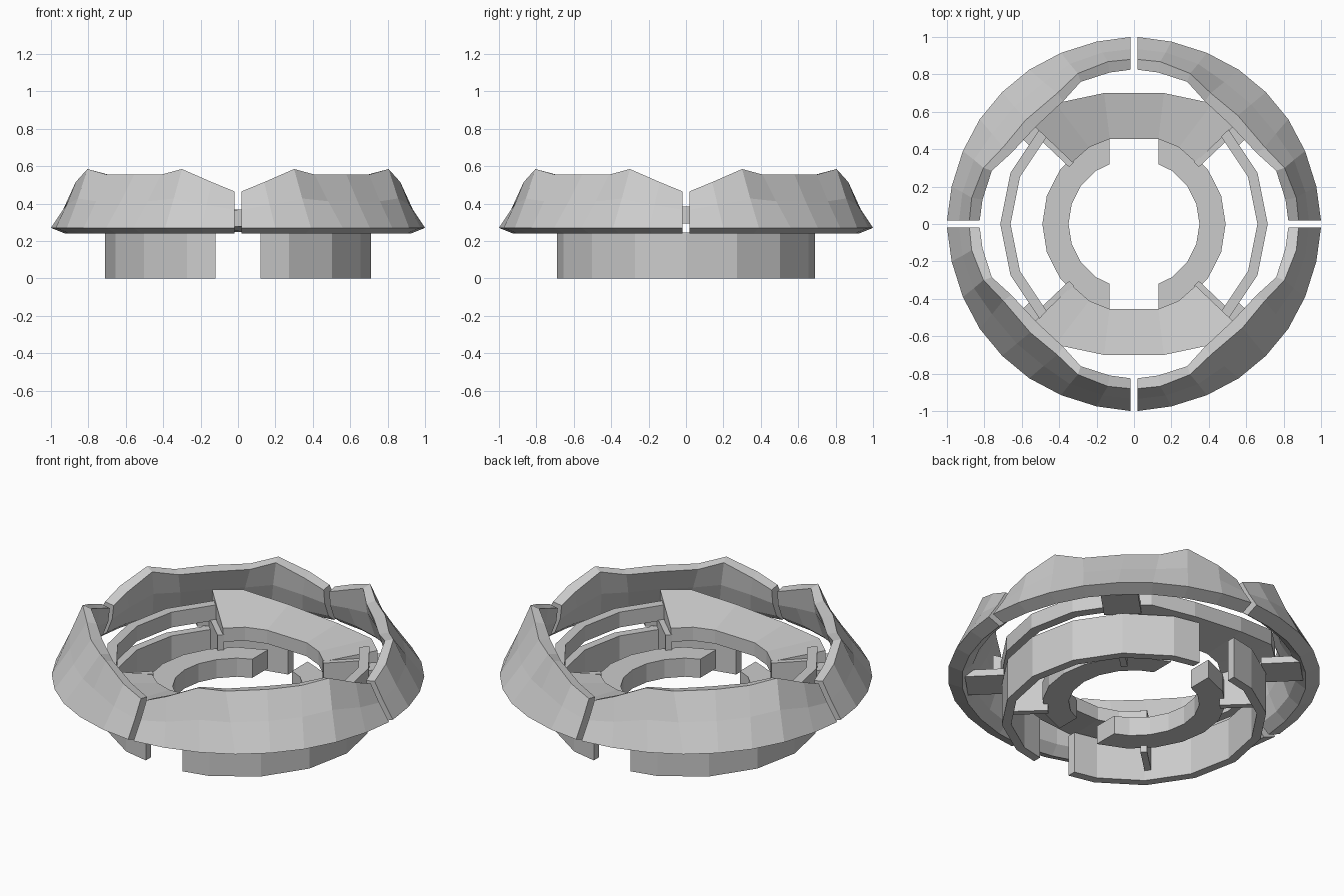
import bpy, math

if "Cube" in bpy.data.objects:
    bpy.data.objects.remove(bpy.data.objects["Cube"])

def loft(name, sections, turn=0.0):
    """Solid swept through closed cross-sections, turned about z."""
    c, s = math.cos(math.radians(turn)), math.sin(math.radians(turn))
    n = len(sections[0])
    verts = [(c * x - s * y, s * x + c * y, z) for sec in sections for x, y, z in sec]
    faces = []
    for i in range(len(sections) - 1):
        for j in range(n):
            k = (j + 1) % n
            faces.append((i * n + j, i * n + k, (i + 1) * n + k, (i + 1) * n + j))
    last = (len(sections) - 1) * n
    faces += [tuple(reversed(range(n))), tuple(last + j for j in range(n))]
    me = bpy.data.meshes.new(name)
    me.from_pydata(verts, [], faces)
    ob = bpy.data.objects.new(name, me)
    bpy.context.collection.objects.link(ob)
    bpy.context.view_layer.objects.active = ob
    ob.select_set(True)
    bpy.ops.object.mode_set(mode='EDIT')
    bpy.ops.mesh.select_all(action='SELECT')
    bpy.ops.mesh.normals_make_consistent(inside=False)
    bpy.ops.object.mode_set(mode='OBJECT')
    ob.select_set(False)
    return ob

def polar(r, a, z):
    return (r * math.cos(math.radians(a)), r * math.sin(math.radians(a)), z)

def arc_section(a, r0, r1, z0, z1, xmin=0):
    """Rectangular section at angle a; end sections are cut square at x = xmin."""
    pts = []
    for r, z in ((r0, z0), (r1, z0), (r1, z1), (r0, z1)):
        if xmin and abs(a) > 70:
            pts.append((xmin, math.copysign(math.sqrt((r * .985) ** 2 - xmin ** 2), a), z))
        else:
            pts.append(polar(r, a, z))
    return pts

def radial_box(name, a, half, r0, r1, z0, z1, turn):
    """Box running outwards along the direction a."""
    c, s = math.cos(math.radians(a)), math.sin(math.radians(a))
    loft(name, [[(r * c - d * s, r * s + d * c, z) for d, z in
                 ((-half, z0), (half, z0), (half, z1), (-half, z1))] for r in (r0, r1)], turn)

def mirrored(half):
    """Extend a half list of (x, y, z) across the 45 degree diagonal."""
    return half + [(y, x, z) for x, y, z in reversed(half[:-1])]

# Outer rim: four segments with a dipped crest
base = mirrored([(.018, 1, .27), (.2, .975, .27), (.39, .915, .27), (.56, .825, .27), (.705, .705, .27)])
crest = mirrored([(.018, .88, .465), (.14, .868, .515), (.3, .805, .585), (.41, .7, .555), (.555, .58, .555)])
inner = mirrored([(.018, .825, .455), (.13, .81, .50), (.285, .76, .57), (.38, .655, .545), (.52, .525, .545)])

def fit(p, k, z):
    return (p[0] if p[0] < .02 else p[0] * k, p[1] if p[1] < .02 else p[1] * k, z)

rim = []
for b, c, i in zip(base, crest, inner):
    mid = tuple((u + v) / 2 for u, v in zip(b, c))
    in_mid = tuple(u * .5 + v * .5 for u, v in zip(fit(b, .87, .29), i))
    rim.append([b, fit(mid, .995, mid[2]), c, i, fit(in_mid, .985, in_mid[2]),
                fit(b, .87, .285), fit(b, .925, .24)])
for q in range(4):
    loft("rim_segment", rim, 90 * q)

# Sloping plates on the front and back
outer_edge = [(-.54, .53, .43), (-.42, .645, .42), (-.16, .7, .38),
              (.16, .7, .355), (.42, .645, .355), (.54, .53, .36)]
inner_edge = [(-.33, .33, .335), (-.24, .41, .335), (-.13, .455, .33),
              (.13, .455, .325), (.24, .41, .32), (.33, .33, .315)]
plate = [[o, i, (i[0], i[1], i[2] - .08), (o[0], o[1], o[2] - .09)]
         for o, i in zip(outer_edge, inner_edge)]

steps = [-67.5, -45, -22.5, 0, 22.5, 45, 67.5]
ends = [-80] + steps + [80]
for turn in (0, 180):
    loft("sloping_plate", plate, turn)
    # Lower outer wall and the raised band above it
    loft("lower_wall", [arc_section(a, .66, .71, 0, .245, .12) for a in ends], turn)
    loft("raised_band", [arc_section(a, .66, .715, .295, .385) for a in steps[1:-1]], turn)
    # Inner C-shaped ring
    loft("inner_ring", [arc_section(a, .35, .49, .1, .21, .13) for a in
                        [-75, -54, -36, -18, 0, 18, 36, 54, 75]], turn)
    # Ribs at the lower end of each plate, brackets out to the rim
    radial_box("plate_rib", 43.5, .018, .46, .7, .06, .32, turn)
    radial_box("plate_rib", -43.5, .018, .46, .7, .06, .3, turn)
    for a in (45, -45):
        radial_box("rim_bracket", a, .1, .69, .9, .25, .29, turn)
